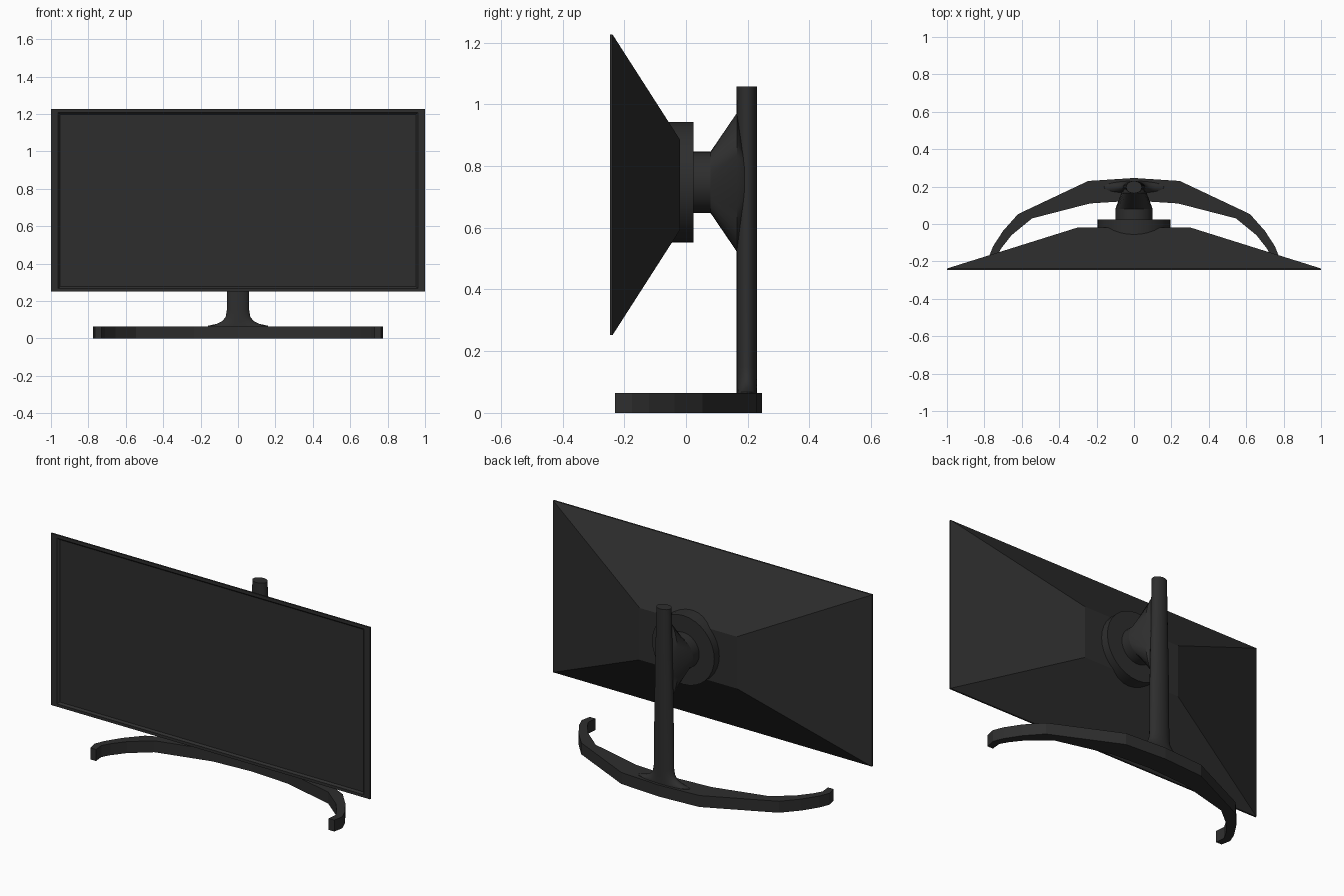
import bpy, bmesh, math

old = bpy.data.objects.get("Cube")
if old:
    bpy.data.objects.remove(old, do_unlink=True)


def material(name, colour):
    m = bpy.data.materials.new(name)
    m.use_nodes = True
    m.diffuse_color = colour
    m.node_tree.nodes["Principled BSDF"].inputs["Base Color"].default_value = colour
    return m


BLACK = material("charcoal plastic", (0.027, 0.027, 0.027, 1))


def loft(name, rings, smooth=False):
    """Skin a list of equal-length point rings and cap both ends."""
    bm = bmesh.new()
    loops = [[bm.verts.new(p) for p in ring] for ring in rings]
    n = len(loops[0])
    for a, b in zip(loops, loops[1:]):
        for i in range(n):
            j = (i + 1) % n
            bm.faces.new((a[i], a[j], b[j], b[i]))
    bm.faces.new(loops[0][::-1])
    bm.faces.new(loops[-1])
    bmesh.ops.recalc_face_normals(bm, faces=bm.faces)
    mesh = bpy.data.meshes.new(name)
    bm.to_mesh(mesh)
    bm.free()
    mesh.materials.append(BLACK)
    ob = bpy.data.objects.new(name, mesh)
    bpy.context.collection.objects.link(ob)
    if smooth:
        bpy.ops.object.select_all(action='DESELECT')
        ob.select_set(True)
        bpy.context.view_layer.objects.active = ob
        bpy.ops.object.shade_smooth_by_angle(angle=math.radians(35))
    return ob


def rect(y, hx, z0, z1):
    return [(-hx, y, z0), (hx, y, z0), (hx, y, z1), (-hx, y, z1)]


def oval(rx, ry, n):
    return [(rx * math.cos(math.tau * i / n), ry * math.sin(math.tau * i / n))
            for i in range(n)]


def upright(y, rx, rz, z=0.747, n=32):
    return [(u, y, z + v) for u, v in oval(rx, rz, n)]


def flat(z, rx, ry, y=0.197, n=24):
    return [(u, y + v, z) for u, v in oval(rx, ry, n)]


# Screen: recessed panel, bezel, thin rim and tapered back
loft("screen_housing", [
    rect(-0.236, 0.952, 0.277, 1.198),
    rect(-0.247, 0.962, 0.268, 1.208),
    rect(-0.247, 1.0, 0.252, 1.226),
    rect(-0.238, 1.0, 0.252, 1.226),
    rect(-0.02, 0.305, 0.592, 0.886),
])

# Mounting plate, swivel hub and the bracket flaring onto the column
loft("mount_disc", [upright(-0.055, 0.195, 0.195), upright(0.025, 0.195, 0.195)], True)
loft("swivel_hub", [upright(0.01, 0.1, 0.1), upright(0.08, 0.1, 0.1)], True)
loft("column_bracket", [
    upright(0.08, 0.1, 0.1),
    upright(0.165, 0.068, 0.225),
    upright(0.19, 0.05, 0.13),
], True)

# Column with a flared foot
loft("column", [flat(z, rx, 0.033) for z, rx in (
    (0.055, 0.165), (0.068, 0.16), (0.078, 0.115), (0.092, 0.085),
    (0.115, 0.066), (0.15, 0.06), (0.5, 0.056), (1.057, 0.042))], True)

# Curved foot: outer and inner outline, mirrored
outer = [(0, 0.246), (0.245, 0.23), (0.62, 0.053), (0.70, -0.037),
         (0.754, -0.12), (0.776, -0.175), (0.765, -0.23)]
inner = [(0, 0.125), (0.235, 0.11), (0.545, 0.03), (0.655, -0.06),
         (0.71, -0.13), (0.735, -0.175), (0.73, -0.23)]
pairs = list(zip(outer, inner))
mirrored = [((-o[0], o[1]), (-i[0], i[1])) for o, i in pairs[:0:-1]]
loft("foot", [[(*o, 0), (*i, 0), (*i, 0.065), (*o, 0.065)]
              for o, i in mirrored + pairs])
